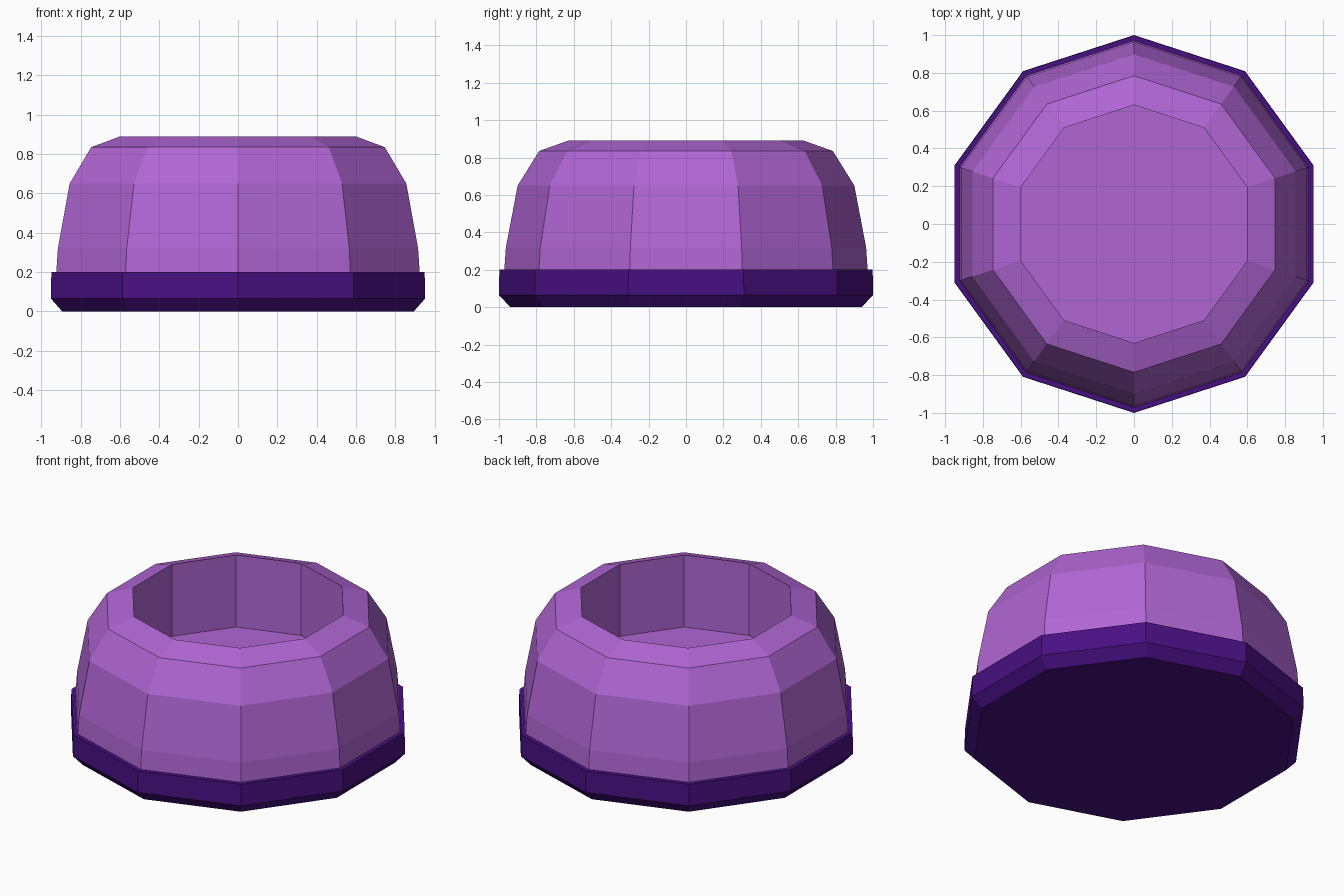
import bpy
import bmesh
import math

if "Cube" in bpy.data.objects:
    bpy.data.objects.remove(bpy.data.objects["Cube"])

SIDES = 10


def material(name, rgb):
    m = bpy.data.materials.new(name)
    m.diffuse_color = (*rgb, 1.0)
    m.use_nodes = True
    m.node_tree.nodes["Principled BSDF"].inputs["Base Color"].default_value = m.diffuse_color
    return m


def lathe(name, profile, mat):
    """Closed ten-sided solid from (radius, z) rings, capped at both ends."""
    bm = bmesh.new()
    rings = []
    for r, z in profile:
        ring = []
        for i in range(SIDES):
            a = math.pi / 2 + i * 2 * math.pi / SIDES
            ring.append(bm.verts.new((r * math.cos(a), r * math.sin(a), z)))
        rings.append(ring)
    for lo, hi in zip(rings, rings[1:]):
        for i in range(SIDES):
            j = (i + 1) % SIDES
            bm.faces.new((lo[i], lo[j], hi[j], hi[i]))
    bm.faces.new(rings[0][::-1])
    bm.faces.new(rings[-1])
    bmesh.ops.recalc_face_normals(bm, faces=bm.faces)
    mesh = bpy.data.meshes.new(name)
    bm.to_mesh(mesh)
    bm.free()
    mesh.materials.append(mat)
    obj = bpy.data.objects.new(name, mesh)
    bpy.context.collection.objects.link(obj)
    return obj


lavender = material("lavender", (0.434, 0.133, 0.658))
dark_purple = material("dark purple", (0.065, 0.005, 0.223))

# Dark base band with chamfered foot
lathe("base_band", [(0.94, 0.0), (1.0, 0.065), (0.998, 0.2)], dark_purple)

# Rounded bowl with a straight-walled well in the top
lathe("bowl_body", [(0.972, 0.19), (0.963, 0.32), (0.90, 0.65), (0.785, 0.835),
                    (0.63, 0.89), (0.63, 0.435)], lavender)
